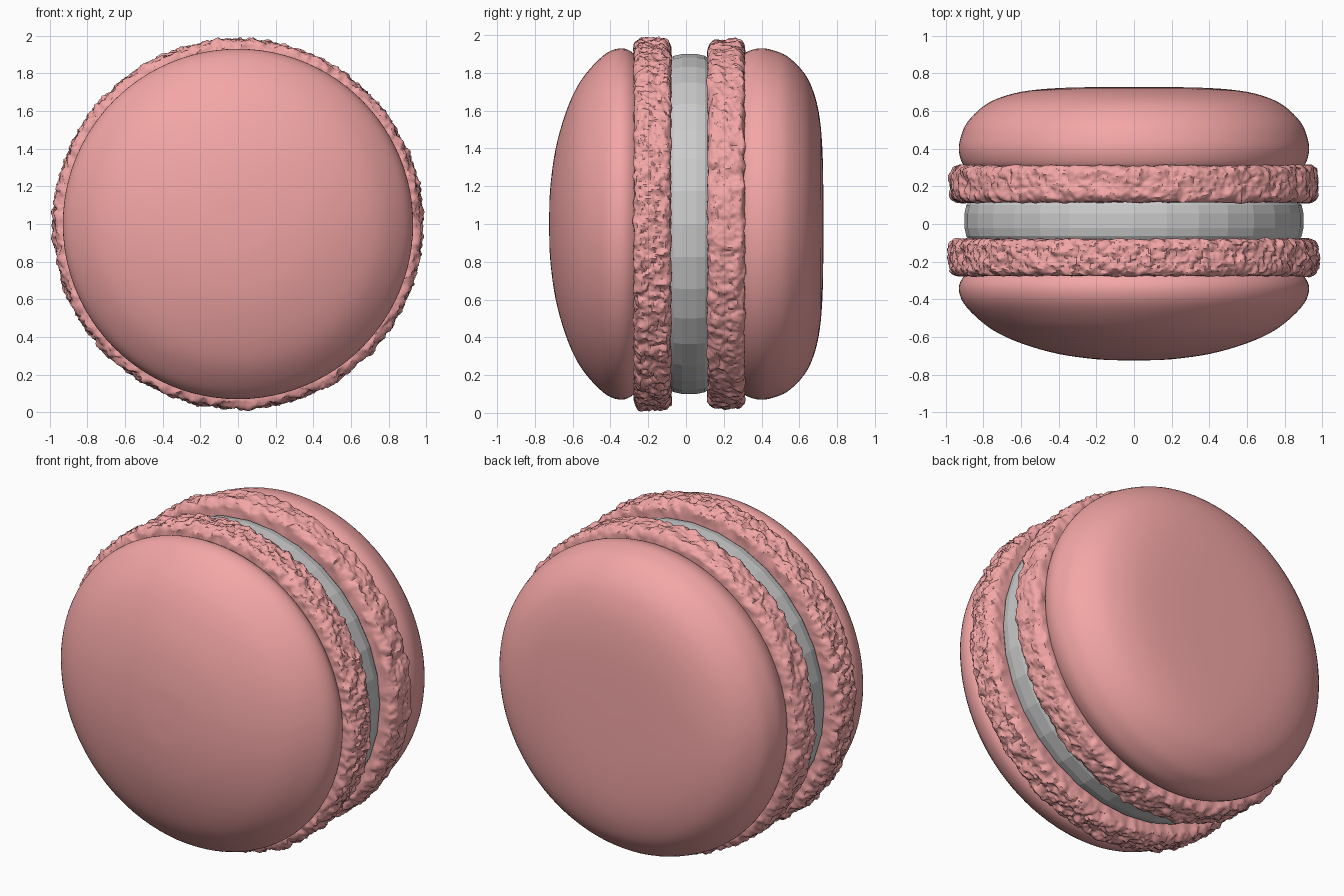
import bpy, bmesh, math
from mathutils import Vector, noise

if "Cube" in bpy.data.objects:
    bpy.data.objects.remove(bpy.data.objects["Cube"])

CENTRE_Z = 1.0

pink = bpy.data.materials.new("pink_biscuit")
pink.diffuse_color = (0.9, 0.38, 0.38, 1)
pink.use_nodes = True
pink.node_tree.nodes["Principled BSDF"].inputs["Base Color"].default_value = pink.diffuse_color


def smooth_curve(pts, steps):
    """Catmull-Rom curve through (radius, y) points."""
    v = [Vector(p) for p in pts]
    v = [2 * v[0] - v[1]] + v + [2 * v[-1] - v[-2]]
    out = []
    for a, b, c, d in zip(v, v[1:], v[2:], v[3:]):
        for k in range(steps):
            t = k / steps
            out.append(0.5 * (2 * b + (c - a) * t + (2 * a - 5 * b + 4 * c - d) * t * t
                              + (3 * b - a - 3 * c + d) * t ** 3))
    out.append(v[-2])
    return out


def lathe(name, profile, segments, material=None, angle=40, displace=None):
    """Spin a (radius, y) profile about the y axis and cap both ends."""
    bm = bmesh.new()
    rings = []
    for r, y in profile:
        ring = []
        for i in range(segments):
            a = 2 * math.pi * i / segments
            p = Vector((r * math.sin(a), y, r * math.cos(a)))
            if displace:
                p = displace(p)
            ring.append(bm.verts.new(p + Vector((0, 0, CENTRE_Z))))
        rings.append(ring)
    for lo, hi in zip(rings, rings[1:]):
        for i in range(segments):
            j = (i + 1) % segments
            bm.faces.new((lo[i], lo[j], hi[j], hi[i]))
    bm.faces.new(rings[0])
    bm.faces.new(rings[-1])
    bmesh.ops.recalc_face_normals(bm, faces=bm.faces)
    mesh = bpy.data.meshes.new(name)
    bm.to_mesh(mesh)
    bm.free()
    obj = bpy.data.objects.new(name, mesh)
    bpy.context.collection.objects.link(obj)
    if material:
        mesh.materials.append(material)
    bpy.ops.object.select_all(action='DESELECT')
    obj.select_set(True)
    bpy.context.view_layer.objects.active = obj
    bpy.ops.object.shade_smooth_by_angle(angle=math.radians(angle))
    return obj


def foot_profile(y0, y1, r, corner=0.045):
    """Rounded rectangle section of a ruffled foot."""
    pts = [(0.3, y0), (0.75, y0)]
    pts += [(0.75 + (r - corner - 0.75) * k / 8, y0) for k in range(1, 8)]
    for k in range(9):
        a = math.pi / 2 * k / 8
        pts.append((r - corner + corner * math.sin(a), y0 + corner - corner * math.cos(a)))
    span = y1 - y0 - 2 * corner
    pts += [(r, y0 + corner + span * k / 14) for k in range(1, 7 + 1)]
    half = pts
    mid = y0 + y1
    return half + [(q[0], mid - q[1]) for q in reversed(half[:-1])]


def ruffle(scale, amount, offset):
    """Crumbly bumps, strongest on the outer rim."""
    def move(p):
        r = math.hypot(p.x, p.z)
        w = min(1, max(0, (r - 0.84) / 0.1))
        q = p * scale + Vector((offset, offset, 0))
        n = noise.noise(q) + 0.7 * noise.noise(q * 2.1) + 0.45 * noise.noise(q * 4.3)
        n = max(-1.1, min(1.1, n))
        out = Vector((p.x / r, 0, p.z / r))
        side = noise.noise(q * 1.3 + Vector((7, 3, 5)))
        p = p + out * (n * amount * w)
        p.y += side * 0.012 * w
        return p
    return move


# smooth domed shells: rounder at the front, flatter at the back
front_pts = [(0.86, -0.25), (0.905, -0.28), (0.93, -0.34), (0.905, -0.42), (0.82, -0.51),
             (0.72, -0.58), (0.58, -0.64), (0.4, -0.69), (0.2, -0.718), (0.03, -0.725)]
back_pts = [(0.87, 0.28), (0.91, 0.32), (0.93, 0.39), (0.92, 0.46), (0.885, 0.54),
            (0.80, 0.625), (0.70, 0.675), (0.56, 0.708), (0.35, 0.724), (0.03, 0.728)]
lathe("front_shell", smooth_curve(front_pts, 4), 96, pink)
lathe("back_shell", smooth_curve(back_pts, 4), 96, pink)

# ruffled feet
lathe("front_foot", foot_profile(-0.275, -0.08, 0.975), 640, pink, 40, ruffle(17, 0.019, 0.0))
lathe("back_foot", foot_profile(0.115, 0.31, 0.97), 640, pink, 40, ruffle(14, 0.017, 21.0))

# filling disc with softened edges
lathe("filling", [(0.80, -0.13), (0.865, -0.1), (0.89, -0.065), (0.90, -0.02),
                  (0.90, 0.055), (0.89, 0.10), (0.865, 0.135), (0.80, 0.165)], 32, None, 10)
